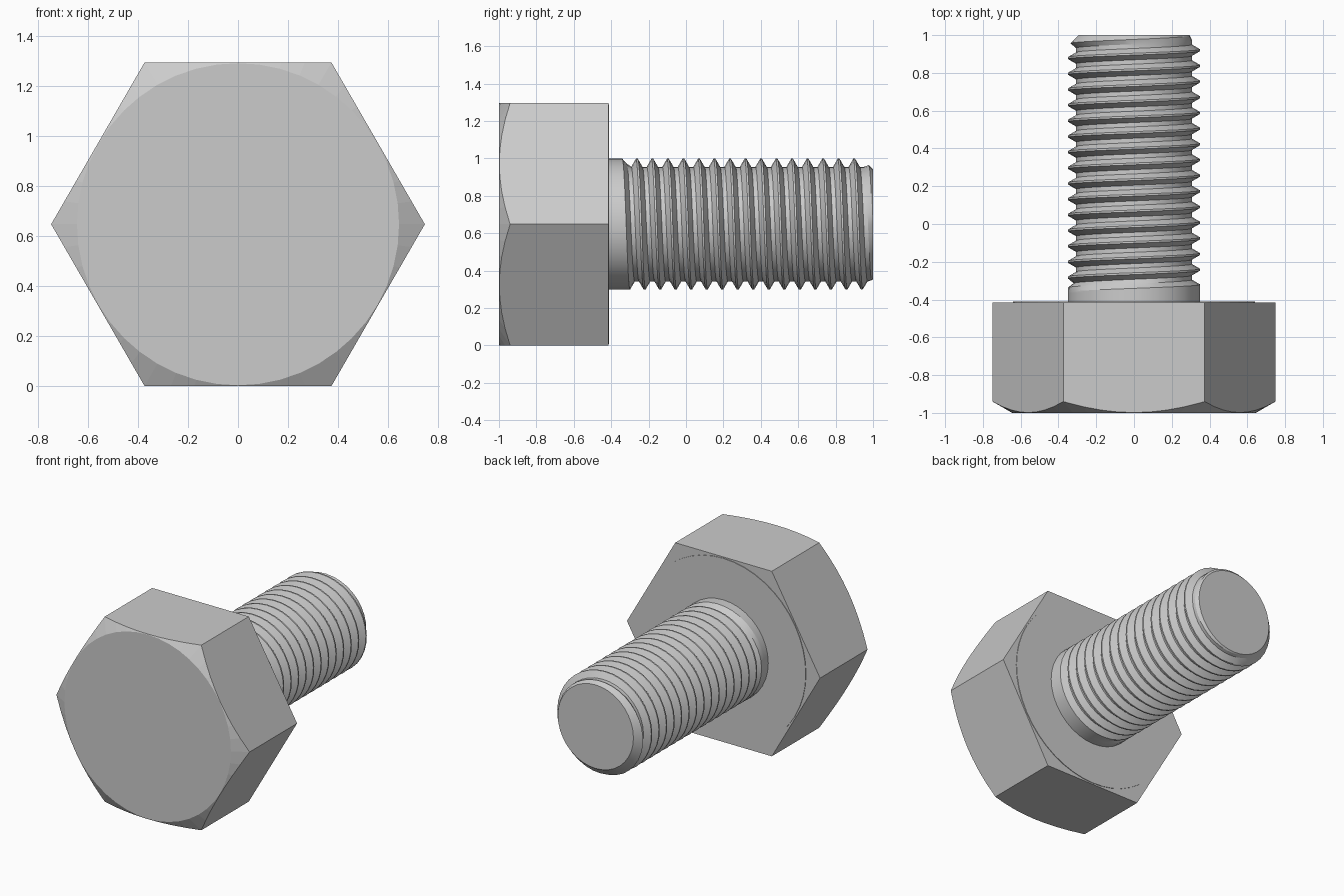
import bpy, bmesh
from math import pi, cos, sin, tan, radians, floor

default = bpy.data.objects.get("Cube")
if default:
    bpy.data.objects.remove(default, do_unlink=True)

# Head, shank and thread sizes
APOTHEM = 0.648          # half the width across the flats, also the axis height
HEAD_FRONT, HEAD_BACK, WASHER_BACK = -1.0, -0.415, -0.411
TIP = 1.0
CREST, ROOT, PITCH = 0.35, 0.307, 0.083
PEAK_Y = 0.92            # crest position on the +x side
SEGMENTS = 36

steel = bpy.data.materials.new("steel grey")
steel.use_nodes = True
GREY = (0.6, 0.6, 0.6, 1.0)
steel.diffuse_color = GREY
steel.node_tree.nodes["Principled BSDF"].inputs["Base Color"].default_value = GREY


def finish(bm, name):
    """Weld, orient and link a mesh as a named part."""
    bmesh.ops.remove_doubles(bm, verts=bm.verts, dist=0.0003)
    bmesh.ops.recalc_face_normals(bm, faces=bm.faces)
    mesh = bpy.data.meshes.new(name)
    bm.to_mesh(mesh)
    bm.free()
    mesh.materials.append(steel)
    obj = bpy.data.objects.new(name, mesh)
    bpy.context.collection.objects.link(obj)
    return obj


def polar(bm, r, a, y):
    return bm.verts.new((r * cos(a), y, APOTHEM + r * sin(a)))


def lathe(name, rings, count):
    """Bridge rings of (radius, y), each given as a function of angle, and cap both ends."""
    bm = bmesh.new()
    angles = [2 * pi * j / count for j in range(count)]
    loops = [[polar(bm, ring(a)[0], a, ring(a)[1]) for a in angles] for ring in rings]
    for low, high in zip(loops, loops[1:]):
        for j in range(count):
            k = (j + 1) % count
            bm.faces.new((low[j], low[k], high[k], high[j]))
    bm.faces.new(loops[0])
    bm.faces.new(loops[-1])
    return finish(bm, name)


# Hexagonal head with a conical front chamfer
def hex_radius(a):
    return APOTHEM / cos(a % (pi / 3) - pi / 6)


FACE_R = 0.645
lathe("hex_head", [
    lambda a: (FACE_R, HEAD_FRONT),
    lambda a: (hex_radius(a), HEAD_FRONT + (hex_radius(a) - FACE_R) * tan(radians(30))),
    lambda a: (hex_radius(a), HEAD_BACK),
], 48)

# Thin raised bearing face behind the head
lathe("washer_face", [lambda a: (0.64, HEAD_BACK - 0.01),
                      lambda a: (0.64, WASHER_BACK)], 48)


# Threaded shank: radius at any point from the helix, the plain neck and the tip chamfer
def shank_radius(y, a):
    phase = (y - PEAK_Y) / PITCH + a / (2 * pi)
    distance = abs(phase - floor(phase + 0.5)) * PITCH
    thread = min(CREST, max(ROOT, CREST - (distance - 0.005) * 1.73))
    neck = min(CREST, CREST - (y + 0.335) * 1.4)
    tip = 0.293 + (TIP - y)
    return min(max(thread, neck), tip)


# Rows follow the helix, with knots at crest edges, mid flanks and root edges
KNOTS = (-0.03, -0.005, 0.005, 0.03)
PER_TURN = len(KNOTS)
rows = [t * PITCH + k for t in range(-18, 4) for k in KNOTS]
bm = bmesh.new()
columns = []
for j in range(SEGMENTS + 1):
    a = 2 * pi * j / SEGMENTS
    column = []
    for row in rows:
        y = min(TIP, max(HEAD_BACK, PEAK_Y + row - PITCH * j / SEGMENTS))
        column.append(polar(bm, shank_radius(y, a), a, y))
    columns.append(column)
for left, right in zip(columns, columns[1:]):
    for i in range(len(rows) - 1):
        bm.faces.new((left[i], right[i], right[i + 1], left[i + 1]))
bmesh.ops.remove_doubles(bm, verts=bm.verts, dist=0.0003)
bmesh.ops.dissolve_degenerate(bm, edges=bm.edges, dist=0.0002)
for end in (HEAD_BACK, TIP):
    rim = [e for e in bm.edges if e.is_boundary
           and all(abs(v.co.y - end) < 0.001 for v in e.verts)]
    bmesh.ops.holes_fill(bm, edges=rim, sides=0)
shank = finish(bm, "threaded_shank")

# Soften the round surface while keeping thread edges crisp
bpy.ops.object.select_all(action="DESELECT")
shank.select_set(True)
bpy.context.view_layer.objects.active = shank
bpy.ops.object.shade_smooth_by_angle(angle=radians(20))
